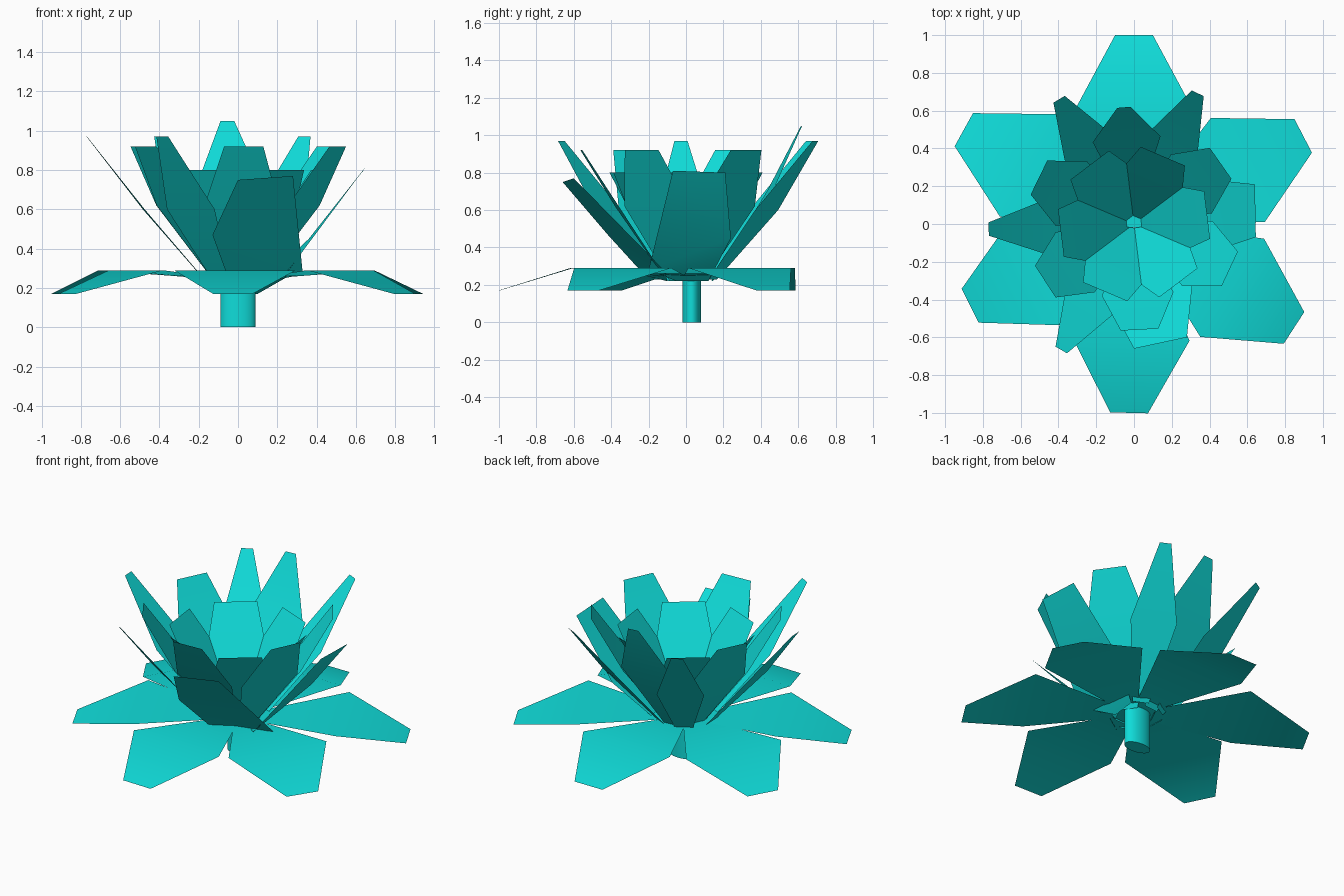
import bpy
import math
from mathutils import Vector, Matrix

cube = bpy.data.objects.get("Cube")
if cube:
    bpy.data.objects.remove(cube, do_unlink=True)

COLOUR = (0.005, 0.72, 0.70, 1.0)
mat = bpy.data.materials.new("turquoise")
mat.use_nodes = True
mat.diffuse_color = COLOUR
mat.node_tree.nodes["Principled BSDF"].inputs["Base Color"].default_value = COLOUR


def strip(name, pairs):
    """Petal sheet from pairs of edge points, base to tip."""
    verts = [p for pair in pairs for p in pair]
    faces = [(2 * i, 2 * i + 1, 2 * i + 3, 2 * i + 2) for i in range(len(pairs) - 1)]
    mesh = bpy.data.meshes.new(name)
    mesh.from_pydata(verts, [], faces)
    mesh.materials.append(mat)
    for poly in mesh.polygons:
        poly.use_smooth = True
    obj = bpy.data.objects.new(name, mesh)
    bpy.context.collection.objects.link(obj)
    return obj


def petal(name, angle, rows):
    """Straight petal from rows of (radius, half width, height)."""
    turn = Matrix.Rotation(math.radians(angle), 3, "Z")
    return strip(name, [[turn @ Vector((r, s * w, z)) for s in (1, -1)]
                        for r, w, z in rows])


# Drooping petals at the bottom
for angle, reach in ((27.5, 1.01), (90, 1.0), (151, 1.03),
                     (206.5, 0.97), (268.5, 1.0), (327, 1.01)):
    petal("drooping_petal", angle,
          [(0.04, 0.04, 0.24), (reach - 0.39, 0.31, 0.29), (reach, 0.10, 0.17)])

# Tall narrow petals
for angle in (64, 121, 182, 240):
    petal("tall_petal", angle,
          [(0.16, 0.05, 0.23), (0.48, 0.14, 0.60), (0.77, 0.035, 0.97)])

# Middle ring of petals, with a narrower one at the back
for angle in (35, 154, 213, 273, 335):
    petal("middle_petal", angle,
          [(0.10, 0.05, 0.22), (0.37, 0.19, 0.62), (0.56, 0.10, 0.92)])
petal("back_petal", 95,
      [(0.14, 0.05, 0.22), (0.45, 0.18, 0.70), (0.62, 0.035, 1.05)])

# Inner ring of petals
for i in range(6):
    petal("inner_petal", 7 + 60 * i,
          [(0.02, 0.03, 0.22), (0.26, 0.168, 0.60), (0.39, 0.127, 0.80)])

# Two wide twisted petals
strip("front_twisted_petal", [
    [(0.10, -0.10, 0.22), (-0.05, -0.22, 0.25)],
    [(0.33, -0.11, 0.27), (-0.13, -0.42, 0.47)],
    [(0.28, -0.60, 0.77), (0.00, -0.66, 0.75)]])
strip("left_twisted_petal", [
    [(0.12, 0.12, 0.22), (0.10, -0.05, 0.22)],
    [(0.36, 0.24, 0.45), (0.25, -0.20, 0.28)],
    [(0.64, 0.21, 0.80), (0.645, -0.07, 0.81)]])

# Oval stem
bpy.ops.mesh.primitive_cylinder_add(vertices=24, radius=1, depth=0.25,
                                    location=(0, 0.03, 0.125))
stem = bpy.context.object
stem.name = "stem"
stem.scale = (0.09, 0.05, 1)
bpy.ops.object.transform_apply(location=False, rotation=False, scale=True)
stem.data.materials.append(mat)
bpy.ops.object.shade_smooth_by_angle()
